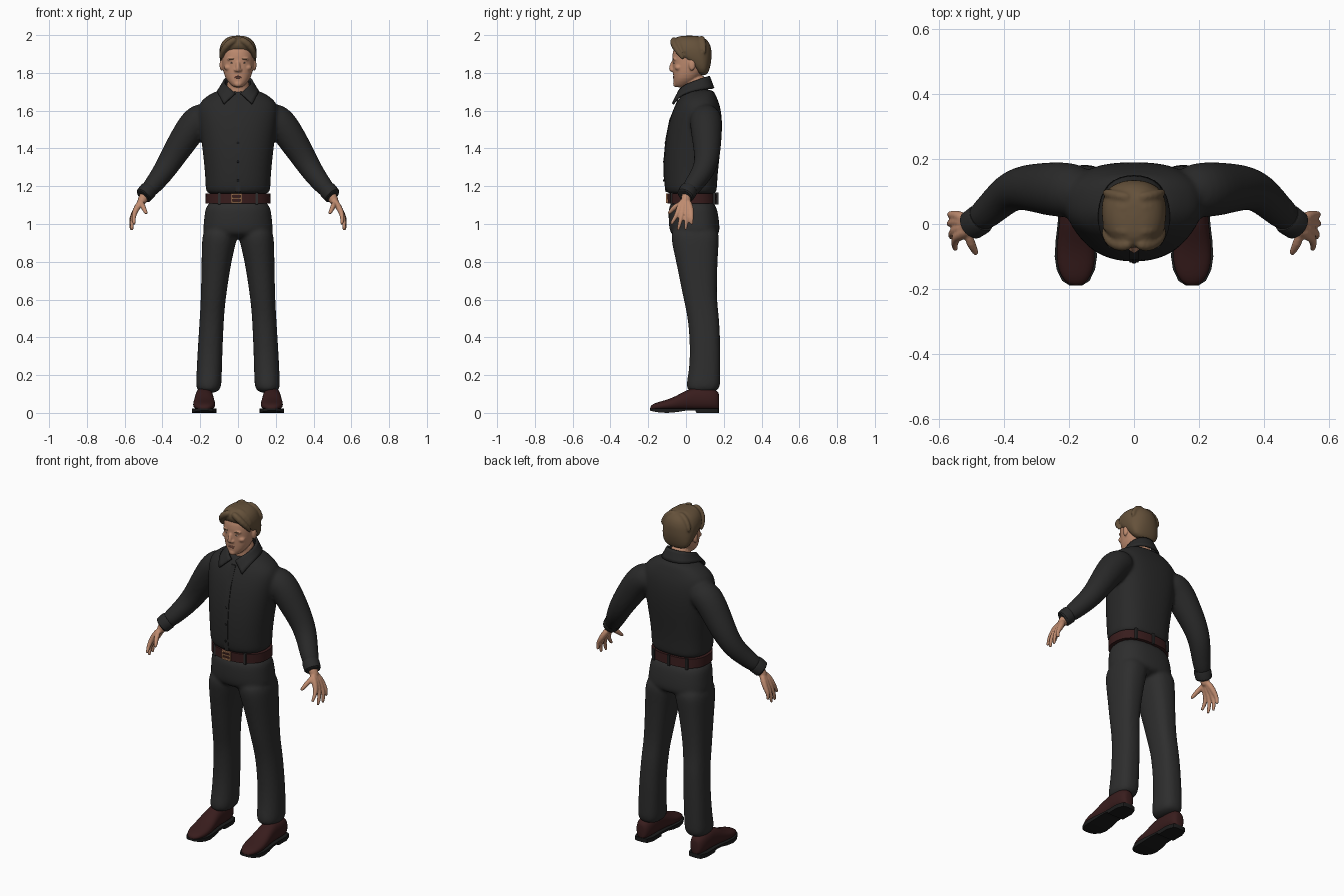
import bpy, bmesh
from math import sin, cos, pi
from mathutils import Vector, Matrix

if "Cube" in bpy.data.objects:
    bpy.data.objects.remove(bpy.data.objects["Cube"])


def material(name, r, g, b):
    m = bpy.data.materials.new(name)
    m.use_nodes = True
    m.diffuse_color = (r, g, b, 1)
    m.node_tree.nodes["Principled BSDF"].inputs["Base Color"].default_value = (r, g, b, 1)
    return m


shirt = material("charcoal shirt", .022, .022, .022)
cloth = material("dark grey trousers", .027, .027, .027)
skin = material("skin", .52, .26, .16)
brown = material("brown hair", .13, .083, .043)
leather = material("oxblood leather", .04, .012, .012)
black = material("black rubber", .011, .011, .011)
copper = material("copper buckle", .5, .24, .12)
lip = material("lips", .36, .14, .1)
white = material("eye white", .5, .42, .37)
iris = material("iris", .04, .03, .025)


def skin_rings(bm, rings):
    """Bridge a list of point rings and cap both ends."""
    rows = [[bm.verts.new(p) for p in ring] for ring in rings]
    n = len(rows[0])
    for a, b in zip(rows, rows[1:]):
        for i in range(n):
            j = (i + 1) % n
            bm.faces.new((a[i], a[j], b[j], b[i]))
    bm.faces.new(rows[0])
    bm.faces.new(rows[-1])


def power(v, p):
    return (1 if v > 0 else -1) * abs(v) ** (2 / p)


def stack(bm, rows, cx=0, front=2.2, back=2.6, n=24):
    """Horizontal sections: z, half width, front y, back y, optional x offset, front power."""
    rings = []
    for z, w, y0, y1, *more in rows:
        x = cx + (more[0] if more else 0)
        f = more[1] if len(more) > 1 else front
        ring = []
        for k in range(n):
            a = 2 * pi * k / n
            p = f if sin(a) < 0 else back
            ring.append((x + w * power(cos(a), p),
                         (y0 + y1) / 2 + (y1 - y0) / 2 * power(sin(a), p), z))
        rings.append(ring)
    skin_rings(bm, rings)


def tube(bm, path, side=1, n=12):
    """Round sections along a path of x, y, z, radius."""
    pts = [Vector((side * x, y, z)) for x, y, z, r in path]
    rings = []
    for i, p in enumerate(pts):
        t = (pts[min(i + 1, len(pts) - 1)] - pts[max(i - 1, 0)]).normalized()
        ref = Vector((1, 0, 0)) if abs(t.y) > .8 else Vector((0, 1, 0))
        u = t.cross(ref).normalized()
        v = t.cross(u)
        r = path[i][3]
        rings.append([p + r * (cos(2 * pi * k / n) * u + sin(2 * pi * k / n) * v) for k in range(n)])
    skin_rings(bm, rings)


def ball(bm, loc, size):
    m = Matrix.Translation(loc) @ Matrix.Diagonal((*size, 1))
    bmesh.ops.create_uvsphere(bm, u_segments=16, v_segments=10, radius=1, matrix=m)


def box(bm, loc, size):
    m = Matrix.Translation(loc) @ Matrix.Diagonal((*size, 1))
    bmesh.ops.create_cube(bm, size=1, matrix=m)


def make(name, bm, mat, voxel=0, sub=0, relax=0, mirror=False):
    bmesh.ops.recalc_face_normals(bm, faces=bm.faces)
    me = bpy.data.meshes.new(name)
    bm.to_mesh(me)
    bm.free()
    me.materials.append(mat)
    ob = bpy.data.objects.new(name, me)
    bpy.context.collection.objects.link(ob)
    bpy.ops.object.select_all(action='DESELECT')
    ob.select_set(True)
    bpy.context.view_layer.objects.active = ob
    if sub or voxel:
        bpy.ops.object.shade_smooth()
    else:
        bpy.ops.object.shade_smooth_by_angle()
    if mirror:
        ob.modifiers.new("Mirror", 'MIRROR')
    if sub:
        ob.modifiers.new("Subdivide", 'SUBSURF').levels = sub
        ob.modifiers["Subdivide"].render_levels = sub
    if voxel:
        mod = ob.modifiers.new("Blend", 'REMESH')
        mod.mode, mod.voxel_size, mod.use_smooth_shade = 'VOXEL', voxel, True
        mod = ob.modifiers.new("Relax", 'SMOOTH')
        mod.factor, mod.iterations = .5, relax
    return ob


# Shirt: torso and sleeves blended together
bm = bmesh.new()
stack(bm, [(1.15, .163, -.093, .155), (1.18, .173, -.112, .165), (1.25, .174, -.117, .167),
           (1.35, .184, -.117, .178), (1.45, .196, -.108, .19), (1.55, .21, -.088, .193),
           (1.62, .215, -.062, .183), (1.66, .19, -.04, .168), (1.69, .145, -.015, .155),
           (1.715, .09, .005, .14)])
for s in (1, -1):
    tube(bm, [(.13, .1, 1.575, .075), (.215, .105, 1.56, .09), (.285, .11, 1.45, .08),
              (.34, .113, 1.365, .07), (.388, .098, 1.285, .061), (.44, .045, 1.215, .052),
              (.495, 0, 1.155, .043)], s, 16)
make("shirt", bm, shirt, .01, 2, 4)

bm = bmesh.new()
tube(bm, [(.47, .018, 1.183, .045), (.476, .013, 1.177, .048), (.499, -.003, 1.151, .046),
          (.503, -.006, 1.147, .04)], n=20)
make("shirt_cuffs", bm, shirt, mirror=True)

# Button placket and buttons
front = [(1.17, -.107), (1.25, -.116), (1.35, -.116), (1.45, -.107), (1.55, -.087), (1.66, -.042)]
bm = bmesh.new()
skin_rings(bm, [[(-.014, y - .002, z), (.014, y - .002, z), (.014, y + .02, z), (-.014, y + .02, z)]
                for z, y in front])
make("placket", bm, shirt)
bm = bmesh.new()
for z, y in front[1:]:
    ball(bm, (0, y - .002, z - .02), (.006, .004, .006))
make("buttons", bm, black)

# Folded collar
bm = bmesh.new()
rows = [((.014, -.042, 1.69), (.075, -.07, 1.635)), ((.047, -.03, 1.72), (.1, -.036, 1.68)),
        ((.08, .03, 1.75), (.112, .03, 1.705)), ((.062, .105, 1.778), (.085, .13, 1.718)),
        ((0, .128, 1.785), (0, .152, 1.718))]
verts = [[bm.verts.new(p) for p in row] for row in rows]
for a, b in zip(verts, verts[1:]):
    bm.faces.new((a[0], a[1], b[1], b[0]))
collar = make("collar", bm, shirt, sub=2, mirror=True)
collar.modifiers["Subdivide"].boundary_smooth = 'PRESERVE_CORNERS'
mod = collar.modifiers.new("Thickness", 'SOLIDIFY')
mod.thickness, mod.offset = .012, 0

# Trousers
bm = bmesh.new()
stack(bm, [(1.14, .166, -.09, .152), (1.05, .178, -.094, .172), (.98, .186, -.092, .18),
           (.92, .186, -.075, .176)])
for s in (1, -1):
    legs = [(1.0, -.01, .184, -.085, .178), (.9, .01, .192, -.077, .174), (.8, .036, .193, -.052, .167),
            (.6, .066, .197, -.014, .161), (.5, .075, .203, .012, .178), (.3, .083, .216, .024, .183),
            (.18, .086, .221, .008, .182), (.1, .089, .226, -.008, .182)]
    stack(bm, [(z, (b - a) / 2, f, k, s * (a + b) / 2) for z, a, b, f, k in legs])
make("trousers", bm, cloth, .01, 2, 4)

# Belt, loops and buckle
bm = bmesh.new()
stack(bm, [(1.108, .172, -.097, .163), (1.162, .171, -.098, .16)], n=48)
make("belt", bm, leather)
bm = bmesh.new()
for x, y in ((.1, -.074), (-.1, -.074), (.11, .15), (-.11, .15), (0, .164)):
    box(bm, (x, y, 1.135), (.014, .014, .066))
make("belt_loops", bm, cloth)
bm = bmesh.new()
for z in (1.114, 1.158):
    box(bm, (-.008, -.1, z), (.056, .012, .008))
for x in (-.033, .017):
    box(bm, (x, -.1, 1.136), (.008, .012, .05))
box(bm, (-.01, -.101, 1.136), (.046, .01, .006))
make("buckle", bm, copper)

# Shoes: vertical sections along y, with half width, sole underside and upper height
shoe = [(-.19, .014, .012, .034), (-.175, .038, .008, .048), (-.14, .055, .002, .06),
        (-.1, .061, .0, .07), (-.05, .058, .004, .09), (0, .052, .012, .122),
        (.05, .049, .012, .135), (.055, .049, 0, .135), (.13, .05, 0, .135), (.17, .036, 0, .115),
        (.176, .018, 0, .1)]
bm = bmesh.new()
rings = []
for y, w, low, top in shoe:
    mid = (top + .014) / 2
    rings.append([(.179 + w * power(cos(k * pi / 8), 2.4),
                   y, mid + (top - mid) * power(sin(k * pi / 8), 2.4)) for k in range(16)])
skin_rings(bm, rings)
make("shoe_uppers", bm, leather, sub=1, mirror=True)
bm = bmesh.new()
skin_rings(bm, [[(.179 - w - .004, y, low), (.179 + w + .004, y, low),
                 (.179 + w + .004, y, .024), (.179 - w - .004, y, .024)] for y, w, low, top in shoe])
make("shoe_soles", bm, black, mirror=True)

# Hands: wrist, four fingers and a thumb blended together
bm = bmesh.new()
tube(bm, [(.475, .015, 1.18, .028), (.5, 0, 1.14, .028), (.52, -.005, 1.1, .024)])
for knuckle, tip, x, z in ((-.042, -.078, .55, 1.0), (-.018, -.042, .561, .97),
                           (.007, -.002, .566, .972), (.028, .03, .565, 1.0)):
    tube(bm, [(.507, -.003 + knuckle * .3, 1.13, .017), (.533, knuckle * .8, 1.09, .018),
              (.548, knuckle, 1.06, .015), (x + .003, (knuckle + tip) / 2, (z + 1.06) / 2, .011),
              (x, tip, z, .009), (x - .002, tip, z - .004, .005)])
tube(bm, [(.508, -.01, 1.125, .018), (.508, -.045, 1.1, .017), (.497, -.07, 1.08, .013),
          (.486, -.09, 1.057, .01), (.484, -.093, 1.053, .005)])
make("hands", bm, skin, .005, 1, 2, True)

# Head and neck
bm = bmesh.new()
tube(bm, [(0, .062, 1.62, .06), (0, .055, 1.7, .062), (0, .048, 1.8, .06)], n=16)
stack(bm, [(1.722, .022, -.055, -.01), (1.74, .042, -.065, .03), (1.77, .068, -.067, .07),
           (1.81, .079, -.07, .1), (1.85, .085, -.072, .115), (1.89, .087, -.074, .12),
           (1.93, .084, -.068, .118), (1.965, .062, -.045, .1), (1.985, .03, -.01, .06)], back=2.2)
tube(bm, [(0, -.066, 1.866, .009), (0, -.076, 1.84, .011), (0, -.082, 1.818, .013), (0, -.07, 1.806, .01)])
ball(bm, (0, -.055, 1.742), (.022, .014, .018))
for s in (1, -1):
    ball(bm, (s * .013, -.072, 1.815), (.008, .01, .008))
    ball(bm, (s * .03, -.058, 1.873), (.03, .013, .009))
    ball(bm, (s * .05, -.04, 1.828), (.024, .02, .016))
    ball(bm, (s * .088, .032, 1.842), (.01, .018, .031))
make("head", bm, skin, .005, 1, 2)

# Facial features
bm = bmesh.new()
ball(bm, (0, -.0625, 1.782), (.023, .007, .004))
ball(bm, (0, -.0625, 1.775), (.019, .007, .005))
make("mouth", bm, lip)
for name, mat, loc, size in (("eyes", white, (.032, -.057, 1.853), (.012, .009, .005)),
                             ("irises", iris, (.032, -.064, 1.853), (.005, .003, .0045)),
                             ("eyebrows", brown, (.032, -.0655, 1.874), (.019, .006, .003))):
    bm = bmesh.new()
    ball(bm, loc, size)
    make(name, bm, mat, mirror=True)

# Hair: cap with swept locks either side of the parting
bm = bmesh.new()
stack(bm, [(1.785, .062, .07, .112, 0, 4), (1.82, .086, .055, .126, 0, 4), (1.86, .095, .01, .134, 0, 4),
           (1.885, .099, -.025, .136, 0, 4), (1.91, .1, -.048, .136, 0, 3), (1.928, .099, -.07, .135, 0, 2.4),
           (1.96, .09, -.078, .126, 0, 2.2), (1.985, .066, -.06, .102, 0, 2.2), (1.998, .03, -.03, .065, 0, 2.2)],
      back=2.2)
for s in (1, -1):
    tube(bm, [(.005, -.06, 1.98, .014), (.035, -.07, 1.97, .02), (.07, -.058, 1.935, .019),
              (.088, -.03, 1.9, .015), (.09, -.012, 1.87, .008)], s)
    for i in range(4):
        y = -.025 + i * .035
        tube(bm, [(.008, y, 1.986, .016), (.045, y + .005, 1.978, .018),
                  (.078, y + .012, 1.945, .016), (.092, y + .02, 1.9, .01)], s)
make("hair", bm, brown, .006, 1, 2)
